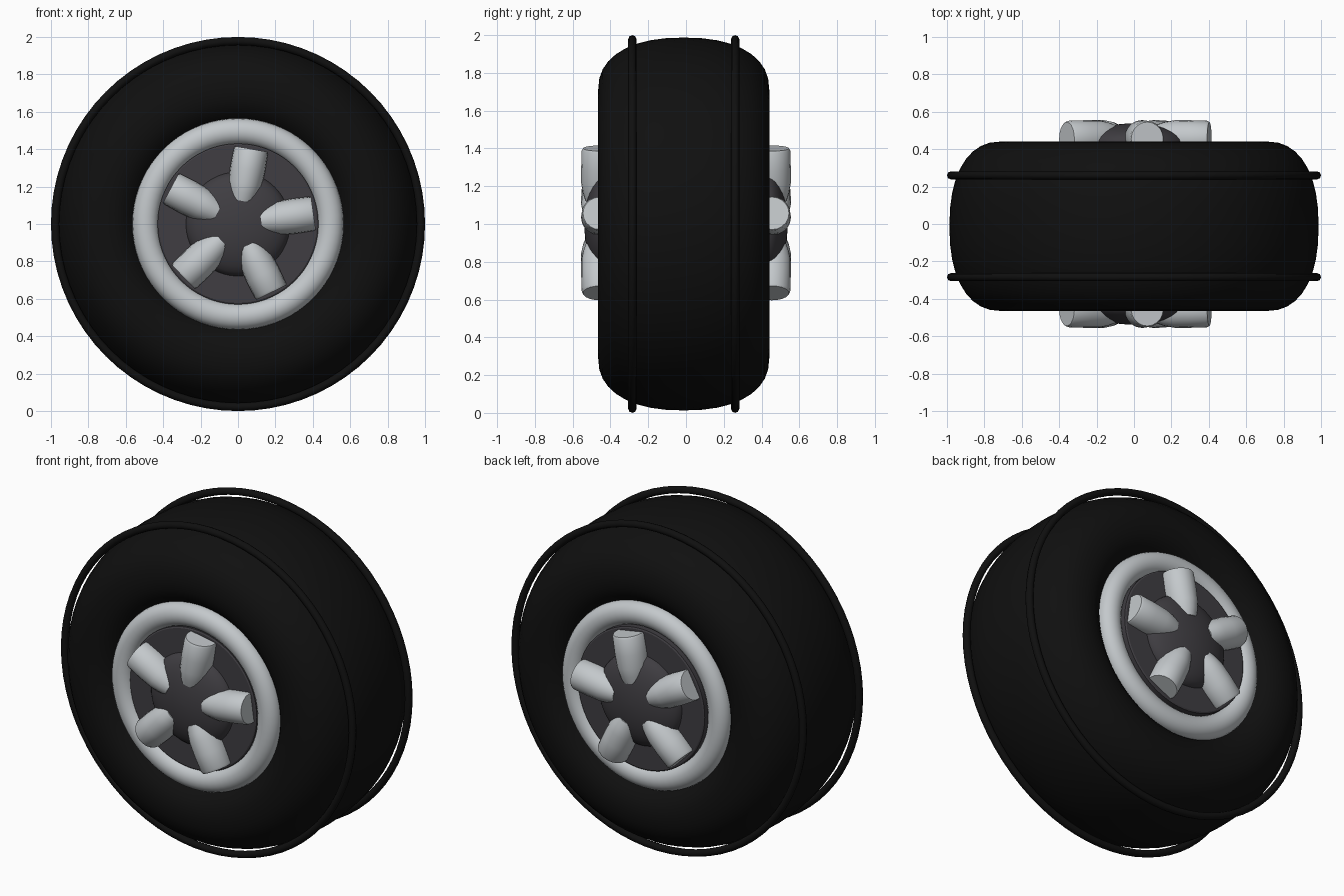
import bpy, bmesh, math
from mathutils import Vector

if "Cube" in bpy.data.objects:
    bpy.data.objects.remove(bpy.data.objects["Cube"])

SEG = 72


def material(name, rgb):
    m = bpy.data.materials.new(name)
    m.diffuse_color = (*rgb, 1)
    m.use_nodes = True
    m.node_tree.nodes["Principled BSDF"].inputs["Base Color"].default_value = m.diffuse_color
    return m


RUBBER = material("black_rubber", (0.005, 0.005, 0.005))
SILVER = material("silver_metal", (0.55, 0.58, 0.60))
DARK = material("dark_metal", (0.05, 0.047, 0.054))


def make(name, rings, mat, closed_rings, angle=40):
    """Skin a list of equal vertex loops; closed_rings joins last to first, otherwise caps the ends."""
    bm = bmesh.new()
    loops = [[bm.verts.new(p) for p in ring] for ring in rings]
    n, m = len(loops), len(loops[0])
    for i in range(n if closed_rings else n - 1):
        a, b = loops[i], loops[(i + 1) % n]
        for j in range(m):
            k = (j + 1) % m
            bm.faces.new((a[j], a[k], b[k], b[j]))
    if not closed_rings:
        bm.faces.new(loops[0])
        bm.faces.new(loops[-1])
    bmesh.ops.recalc_face_normals(bm, faces=bm.faces)
    me = bpy.data.meshes.new(name)
    bm.to_mesh(me)
    bm.free()
    me.materials.append(mat)
    ob = bpy.data.objects.new(name, me)
    bpy.context.collection.objects.link(ob)
    bpy.ops.object.select_all(action='DESELECT')
    ob.select_set(True)
    bpy.context.view_layer.objects.active = ob
    bpy.ops.object.shade_smooth_by_angle(angle=math.radians(angle))
    return ob


def lathe(name, profile, mat, closed=True, angle=40):
    """Revolve (y, radius) points around the axle."""
    rings = []
    for y, r in profile:
        rings.append([(r * math.cos(2 * math.pi * j / SEG), y,
                       1 + r * math.sin(2 * math.pi * j / SEG)) for j in range(SEG)])
    return make(name, rings, mat, closed, angle)


def oval(cy, cr, hy, hr_out, hr_in, power, count):
    pts = []
    for i in range(count):
        t = 2 * math.pi * i / count
        c, s = math.cos(t), math.sin(t)
        e = 2 / power
        y = math.copysign(abs(c) ** e, c) * hy
        r = math.copysign(abs(s) ** e, s) * (hr_out if s > 0 else hr_in)
        pts.append((cy + y, cr + r))
    return pts


# Tyre body: a wide, slightly squared ring
MID = -0.012
lathe("tyre", oval(MID, 0.71, 0.453, 0.277, 0.24, 2.3, 36), RUBBER)

for side, label in ((-1, "front"), (1, "back")):
    # Thin tread hoop standing just clear of the tyre
    lathe(label + "_tread_hoop", oval(MID + side * 0.272, 0.978, 0.022, 0.022, 0.022, 2, 8),
          RUBBER, angle=50)
    # Silver rim
    lathe(label + "_rim", oval(MID + side * 0.385, 0.495, 0.065, 0.07, 0.07, 2, 20), SILVER)
    # Dark wheel disc
    lathe(label + "_disc", [(side * 0.30, 0.43), (side * 0.432, 0.43), (side * 0.437, 0.422)],
          DARK, closed=False, angle=30)
    # Domed hub
    dome = [(side * (0.43 + 0.108 * math.sin(t)), 0.28 * math.cos(t))
            for t in [math.radians(a) for a in (0, 12, 24, 36, 48, 60, 72, 82, 89)]]
    lathe(label + "_hub", [(side * 0.38, 0.28)] + dome, DARK, closed=False)
    # Five stubby rounded spokes
    for k in range(5):
        a = math.radians(8 + 72 * k)
        out = Vector((math.cos(a), 0, math.sin(a)))
        across = Vector((-math.sin(a), 0, math.cos(a)))
        rings = []
        for r, w, h in ((0.125, 0.07, 0.078), (0.17, 0.08, 0.092), (0.22, 0.09, 0.1),
                        (0.30, 0.094, 0.1), (0.395, 0.092, 0.097), (0.407, 0.087, 0.09)):
            ring = []
            for j in range(20):
                t = 2 * math.pi * j / 20
                ring.append(Vector((0, side * 0.455, 1)) + out * r + across * w * math.cos(t)
                            + Vector((0, side * h * math.sin(t), 0)))
            rings.append(ring)
        make(f"{label}_spoke_{k + 1}", rings, SILVER, False, 45)
